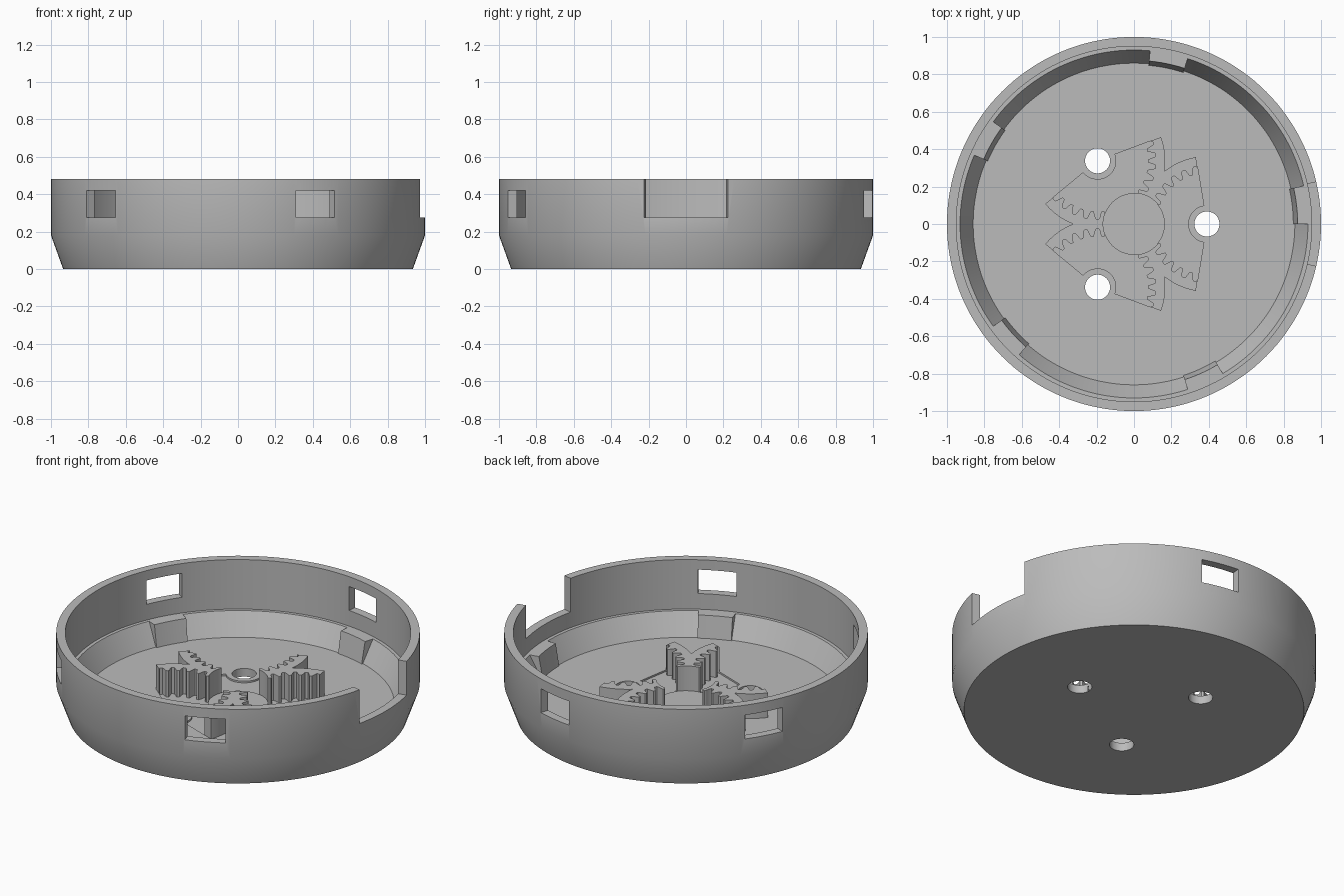
import bpy, bmesh
from math import radians, cos, sin, pi
from mathutils import Matrix

cube = bpy.data.objects.get("Cube")
if cube:
    bpy.data.objects.remove(cube, do_unlink=True)

grey = bpy.data.materials.new("plain_grey")
grey.use_nodes = True
grey.diffuse_color = (0.5, 0.5, 0.5, 1)
grey.node_tree.nodes["Principled BSDF"].inputs["Base Color"].default_value = (0.5, 0.5, 0.5, 1)


def sweep(name, profile, start=0, end=360, steps=128, offset=0, turn=0):
    """Turn a closed (radius, z) profile about z, shift it along x, then rotate it by turn."""
    full = end - start >= 360
    bm = bmesh.new()
    rings = []
    for i in range(steps if full else steps + 1):
        a = radians(start + (end - start) * i / steps)
        points = profile(a) if callable(profile) else profile
        rings.append([bm.verts.new((r * cos(a), r * sin(a), z)) for r, z in points])
    n = len(rings[0])
    for i in range(steps):
        p, q = rings[i], rings[(i + 1) % len(rings)]
        for j in range(n):
            k = (j + 1) % n
            bm.faces.new((p[j], q[j], q[k], p[k]))
    if not full:
        bm.faces.new(rings[0])
        bm.faces.new(rings[-1][::-1])
    bmesh.ops.remove_doubles(bm, verts=bm.verts, dist=1e-5)
    bmesh.ops.recalc_face_normals(bm, faces=bm.faces)
    bm.transform(Matrix.Rotation(radians(turn), 4, 'Z') @ Matrix.Translation((offset, 0, 0)))
    mesh = bpy.data.meshes.new(name)
    bm.to_mesh(mesh)
    bm.free()
    mesh.materials.append(grey)
    obj = bpy.data.objects.new(name, mesh)
    bpy.context.scene.collection.objects.link(obj)
    return obj


def box_profile(r0, r1, z0, z1):
    return [(r0, z0), (r1, z0), (r1, z1), (r0, z1)]


def cut(obj, cutters):
    """Subtract the cutters and bake the result."""
    for c in cutters:
        mod = obj.modifiers.new("cut", 'BOOLEAN')
        mod.operation, mod.solver, mod.object = 'DIFFERENCE', 'EXACT', c
    graph = bpy.context.evaluated_depsgraph_get()
    mesh = bpy.data.meshes.new_from_object(obj.evaluated_get(graph))
    obj.modifiers.clear()
    obj.data = mesh


FLOOR, LEDGE, TOP = 0.05, 0.18, 0.48
PIVOT = 0.39        # distance of each axle hole from the middle
FAN = 80.5          # half angle of each gear fan
TEETH = 30

# Round case with tapered foot, inner slope and ledge
case = sweep("case", [(0, 0), (0.935, 0), (1, LEDGE), (1, TOP), (0.95, TOP),
                      (0.95, LEDGE), (0.93, LEDGE), (0.86, FLOOR), (0, FLOOR)], steps=144)
hub = sweep("hub_cutter", box_profile(0, 0.165, -0.1, 0.6), steps=64)

cutters = [sweep("rim_notch_cutter", box_profile(0.9, 1.1, 0.275, 0.6), -13, 13, 12)]

# Five windows with a stop block under each
for i in range(5):
    cutters.append(sweep("window_cutter", box_profile(0.9, 1.1, 0.275, 0.42), 0, 13, 8, turn=72 * i))
    sweep(f"stop_block_{i + 1}", [(0.85, 0.04), (0.94, 0.04), (0.94, LEDGE), (0.875, LEDGE)],
          0, 12.7, 6, turn=72 * i)


def toothed(a):
    wave = max(-1, min(1, 1.5 * cos(TEETH * (a - pi))))
    return box_profile(0.291 - 0.021 * wave, 0.362, 0.03, 0.2)


# Three axle holes, shallow fan recesses and toothed ring segments
for i in range(3):
    place = dict(offset=PIVOT, turn=120 * i)
    cutters.append(sweep("axle_hole_cutter", box_profile(0, 0.067, -0.1, 0.2), steps=48, **place))
    recess = sweep("recess_cutter", box_profile(0.1, 0.325, FLOOR - 0.01, 0.1),
                   180 - FAN, 180 + FAN, 48, **place)
    cut(recess, [hub])
    cutters.append(recess)
    ring = sweep(f"toothed_segment_{i + 1}", toothed, 180 - FAN, 180 + FAN, 168, **place)
    cut(ring, [hub])

cut(case, cutters)
for c in cutters + [hub]:
    bpy.data.objects.remove(c, do_unlink=True)

# Smooth the curved walls, keep the edges crisp
bpy.ops.object.select_all(action='DESELECT')
for obj in bpy.context.scene.objects:
    if obj.type == 'MESH':
        obj.select_set(True)
        bpy.context.view_layer.objects.active = obj
bpy.ops.object.shade_smooth_by_angle(angle=radians(25))
